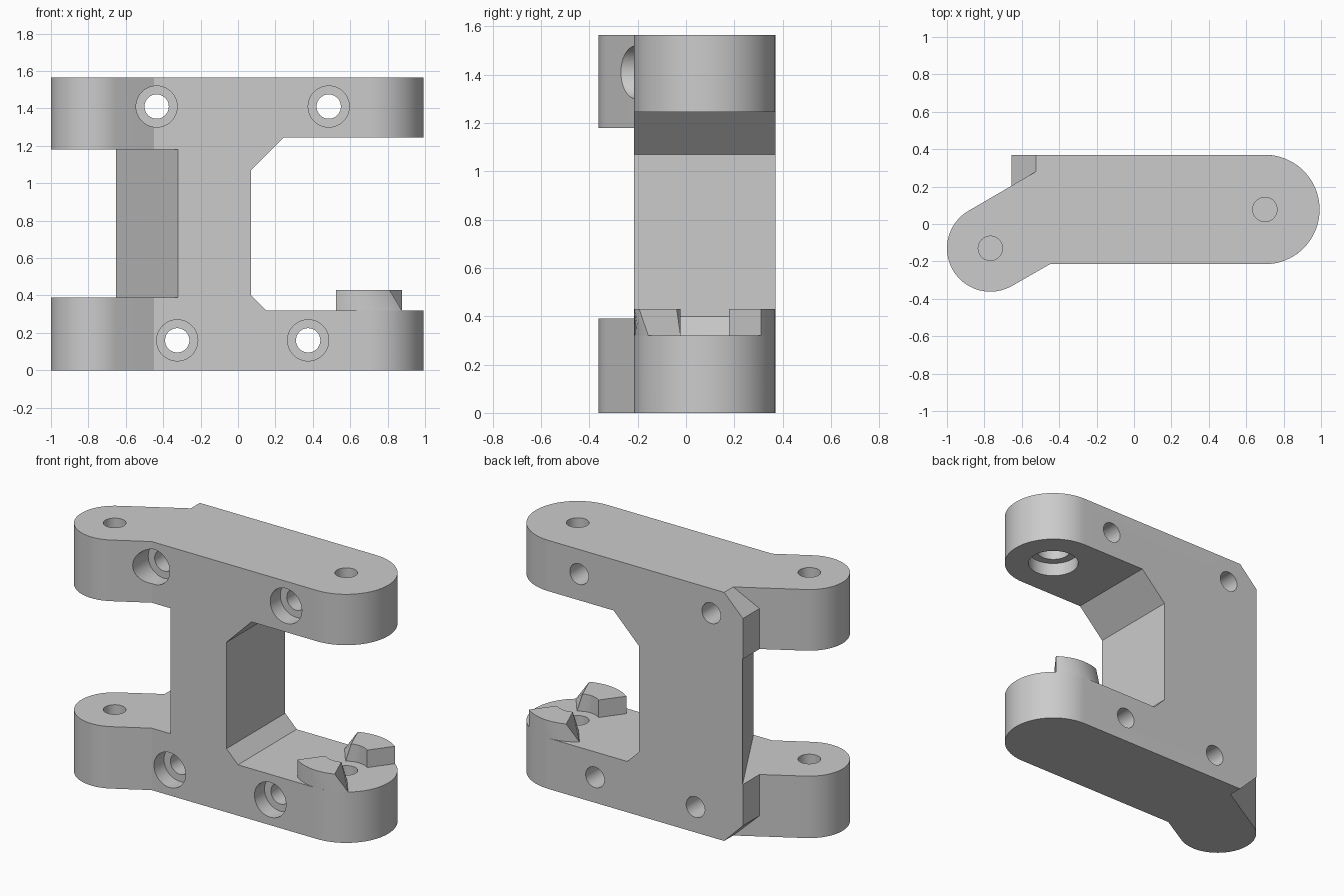
import bpy, bmesh
from math import sin, cos, radians
from mathutils import Vector

if "Cube" in bpy.data.objects:
    bpy.data.objects.remove(bpy.data.objects["Cube"], do_unlink=True)

H = 1.565                        # overall height
FRONT, BACK = -0.215, 0.37       # body faces
R_PIN, R_END = (0.70, 0.0775), 0.2925
L_PIN, L_END = (-0.768, -0.13), 0.232
HOLE, BORE = 0.065, 0.11

grey = bpy.data.materials.new("light grey")
grey.use_nodes = True
grey.diffuse_color = (0.6, 0.6, 0.6, 1)
grey.node_tree.nodes["Principled BSDF"].inputs["Base Color"].default_value = (0.6, 0.6, 0.6, 1)


def arc(center, r, a0, a1, n):
    angles = [radians(a0 + (a1 - a0) * i / n) for i in range(n + 1)]
    return [(center[0] + r * cos(a), center[1] + r * sin(a)) for a in angles]


def loft(name, lower, upper):
    """Solid between two matching rings of points."""
    bm = bmesh.new()
    a = [bm.verts.new(p) for p in lower]
    b = [bm.verts.new(p) for p in upper]
    n = len(a)
    bm.faces.new(a)
    bm.faces.new(b)
    for i in range(n):
        j = (i + 1) % n
        bm.faces.new((a[i], a[j], b[j], b[i]))
    bmesh.ops.recalc_face_normals(bm, faces=bm.faces)
    mesh = bpy.data.meshes.new(name)
    bm.to_mesh(mesh)
    bm.free()
    mesh.materials.append(grey)
    ob = bpy.data.objects.new(name, mesh)
    bpy.context.collection.objects.link(ob)
    return ob


def prism_z(name, pts, z0, z1):
    return loft(name, [(x, y, z0) for x, y in pts], [(x, y, z1) for x, y in pts])


def prism_y(name, pts, y0, y1):
    return loft(name, [(x, y0, z) for x, z in pts], [(x, y1, z) for x, z in pts])


def circle(center, r):
    return arc(center, r, 0, 360, 48)[:-1]


def combine(target, tool, operation):
    tool.hide_render = True
    mod = target.modifiers.new("cut", 'BOOLEAN')
    mod.operation, mod.object, mod.solver = operation, tool, 'EXACT'
    bpy.ops.object.select_all(action='DESELECT')
    bpy.context.view_layer.objects.active = target
    target.select_set(True)
    bpy.ops.object.modifier_apply(modifier=mod.name)
    bpy.data.objects.remove(tool, do_unlink=True)


# Body with round right end and angled left arm
outline = ([(-0.525, BACK)] + arc(R_PIN, R_END, 90, -90, 40) + [(-0.45, FRONT)]
           + arc(L_PIN, L_END, -60, -240, 36) + [(-0.525, 0.28)])
bracket = prism_z("hinge_bracket", outline, 0, H)

# Chamfered back corner
c = 0.13
combine(bracket, prism_y("corner_block", [(-0.655, c), (-0.525, 0), (-0.45, 0), (-0.45, H),
                                          (-0.525, H), (-0.655, H - c)], 0.15, BACK), 'UNION')

# Right opening between the arms
combine(bracket, prism_y("right_opening", [(0.07, 0.4), (0.15, 0.32), (1.2, 0.32), (1.2, 1.245),
                                           (0.245, 1.245), (0.07, 1.07)], -1, 1), 'DIFFERENCE')

# Left opening, square to the angled arm
p, q = Vector((-0.32, FRONT)), Vector((-0.653, BACK))
step = (q - p) * 0.3
combine(bracket, prism_z("left_opening", [p - step, q + step, (-1.3, 0.6), (-1.3, -0.6)],
                         0.39, 1.18), 'DIFFERENCE')

# Interlocking teeth on the lower right arm, each with one sloped side
for turn in (0, 180):
    rings = []
    for end, z in ((127, 0.32), (112, 0.43)):
        pts = (arc(R_PIN, R_END, 53 + turn, end + turn, 14)
               + arc(R_PIN, 0.125, end + turn, 53 + turn, 14))
        rings.append([(x, y, z) for x, y in pts])
    combine(bracket, loft("tooth", *rings), 'UNION')

# Pin holes, blind in the lower arms
for pin in (L_PIN, R_PIN):
    combine(bracket, prism_z("upper_pin_hole", circle(pin, HOLE), 1.0, 2), 'DIFFERENCE')
    combine(bracket, prism_z("lower_pin_hole", circle(pin, HOLE), 0.1, 0.6), 'DIFFERENCE')
# Stepped recess under the upper right arm
for r, top in ((0.15, 1.33), (0.1, 1.4)):
    combine(bracket, prism_z("recess", circle(R_PIN, r), 1.1, top), 'DIFFERENCE')

# Counterbored screw holes through the body
for spot in ((-0.435, 1.41), (0.485, 1.41), (-0.325, 0.16), (0.375, 0.16)):
    combine(bracket, prism_y("screw_hole", circle(spot, HOLE), -1, 1), 'DIFFERENCE')
    combine(bracket, prism_y("screw_bore", circle(spot, BORE), -1, FRONT + 0.1), 'DIFFERENCE')

bpy.ops.object.shade_smooth_by_angle(angle=radians(25))
